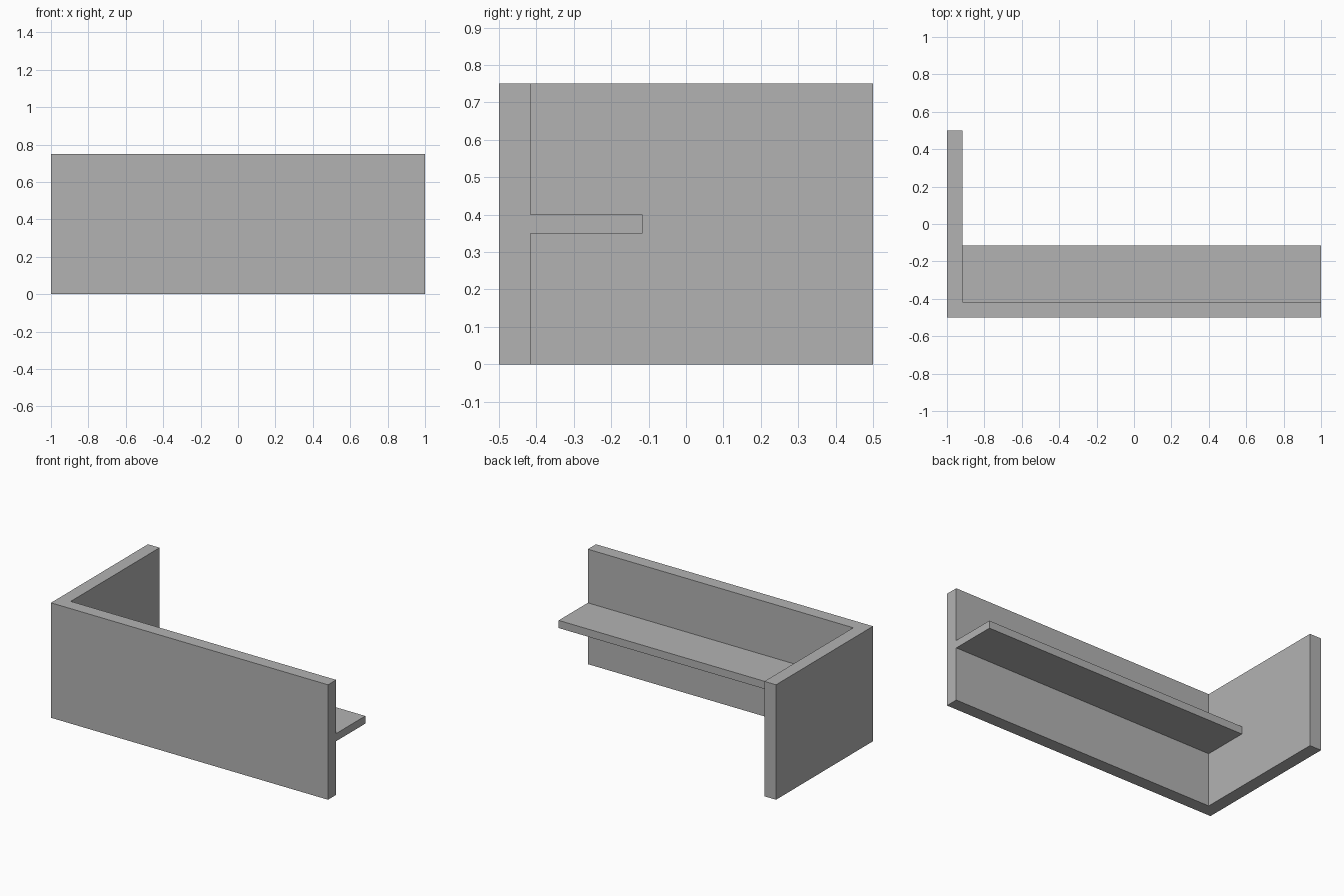
import bpy
import bmesh

cube = bpy.data.objects.get("Cube")
if cube:
    bpy.data.objects.remove(cube, do_unlink=True)

HEIGHT = 0.75
X, Y = 1.0, 0.5          # half extents
WALL = 0.084             # wall thickness
SHELF_BACK = -0.116
SHELF_LOW, SHELF_HIGH = 0.35, 0.40

grey = bpy.data.materials.new("plain grey")
grey.use_nodes = True
colour = (0.45, 0.45, 0.45, 1)
grey.diffuse_color = colour
grey.node_tree.nodes["Principled BSDF"].inputs["Base Color"].default_value = colour


def extrude_outline(name, outline, low, high):
    """Raise a flat xy outline into a solid from low to high."""
    bm = bmesh.new()
    face = bm.faces.new([bm.verts.new((x, y, low)) for x, y in outline])
    raised = bmesh.ops.extrude_face_region(bm, geom=[face], use_keep_orig=True)
    top = [v for v in raised["geom"] if isinstance(v, bmesh.types.BMVert)]
    bmesh.ops.translate(bm, verts=top, vec=(0, 0, high - low))
    bmesh.ops.recalc_face_normals(bm, faces=bm.faces)
    mesh = bpy.data.meshes.new(name)
    bm.to_mesh(mesh)
    bm.free()
    mesh.materials.append(grey)
    obj = bpy.data.objects.new(name, mesh)
    bpy.context.collection.objects.link(obj)
    return obj


# L-shaped wall: long front panel with a return on the right side
inner_x, inner_y = -X + WALL, -Y + WALL
extrude_outline("corner_wall", [(-X, -Y), (X, -Y), (X, inner_y),
                                (inner_x, inner_y), (inner_x, Y), (-X, Y)],
                0, HEIGHT)

# Shelf along the inside of the front panel
extrude_outline("shelf", [(inner_x, inner_y), (X, inner_y),
                          (X, SHELF_BACK), (inner_x, SHELF_BACK)],
                SHELF_LOW, SHELF_HIGH)
